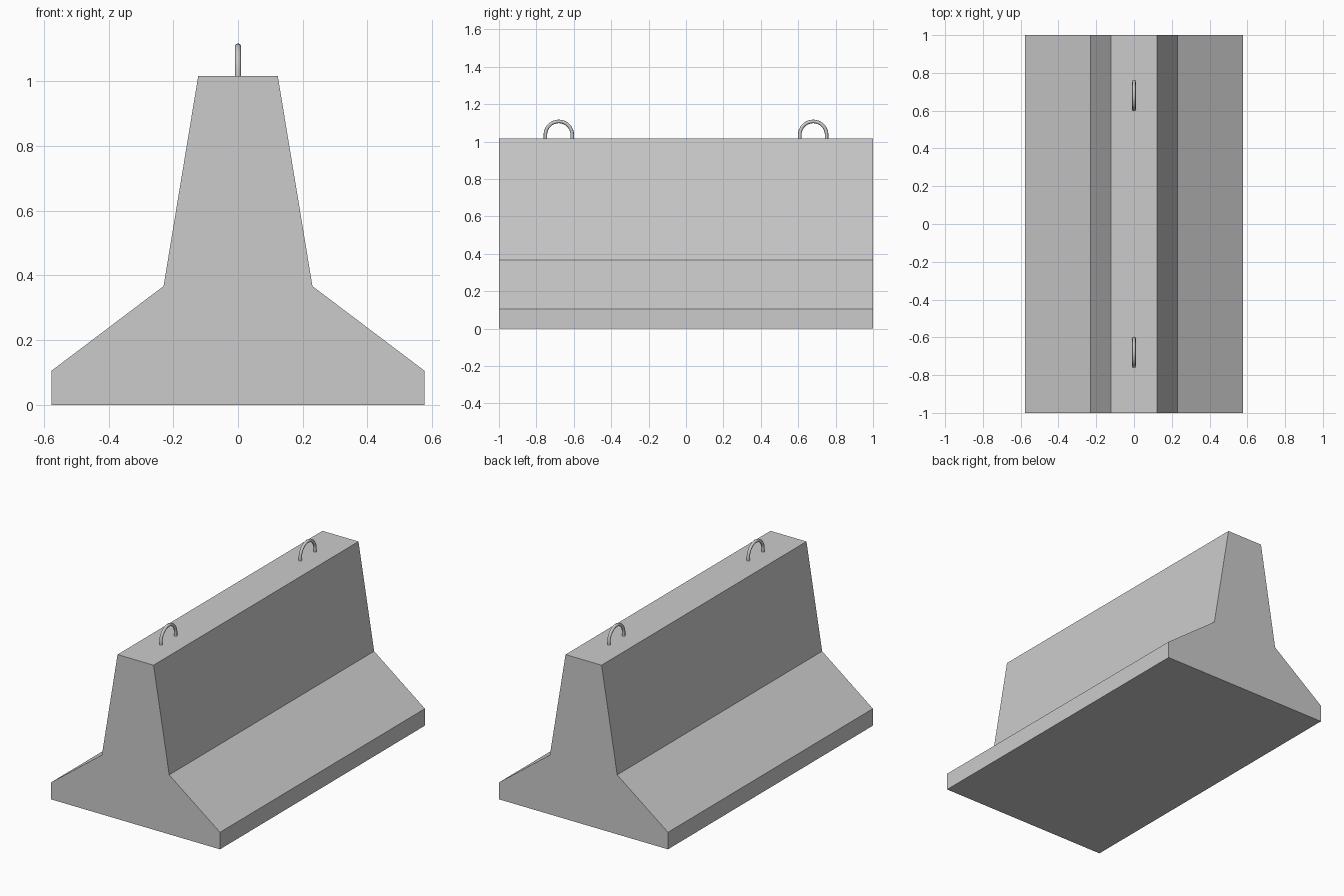
import bpy, bmesh, math

if "Cube" in bpy.data.objects:
    bpy.data.objects.remove(bpy.data.objects["Cube"])

LENGTH = 2.0
TOP = 1.016

# Concrete body: half profile mirrored, then extruded along y
half = [(0.577, 0.0), (0.577, 0.105), (0.23, 0.367), (0.123, TOP)]
profile = half + [(-x, z) for x, z in reversed(half)]
bm = bmesh.new()
face = bm.faces.new([bm.verts.new((x, -LENGTH / 2, z)) for x, z in profile])
ext = bmesh.ops.extrude_face_region(bm, geom=[face])
bmesh.ops.translate(bm, vec=(0, LENGTH, 0),
                    verts=[g for g in ext["geom"] if isinstance(g, bmesh.types.BMVert)])
bmesh.ops.recalc_face_normals(bm, faces=bm.faces)
mesh = bpy.data.meshes.new("barrier_body")
bm.to_mesh(mesh)
bm.free()
bpy.context.collection.objects.link(bpy.data.objects.new("barrier_body", mesh))


# Lifting loops: bent steel rods set into the top
def lifting_loop(name, y):
    radius, rod, steps = 0.072, 0.0095, 16
    centre_z = 1.117 - radius - rod
    pts = [(0, radius, TOP - 0.003 - centre_z)]
    for i in range(steps + 1):
        a = math.pi * i / steps
        pts.append((0, radius * math.cos(a), radius * math.sin(a)))
    pts.append((0, -radius, TOP - 0.003 - centre_z))
    curve = bpy.data.curves.new(name, "CURVE")
    curve.dimensions = "3D"
    curve.bevel_depth = rod
    curve.bevel_resolution = 2
    curve.use_fill_caps = True
    spline = curve.splines.new("POLY")
    spline.points.add(len(pts) - 1)
    for p, co in zip(spline.points, pts):
        p.co = (*co, 1)
    obj = bpy.data.objects.new(name, curve)
    obj.location = (0, y, centre_z)
    bpy.context.collection.objects.link(obj)
    bpy.ops.object.select_all(action="DESELECT")
    obj.select_set(True)
    bpy.context.view_layer.objects.active = obj
    bpy.ops.object.convert(target="MESH")
    bpy.ops.object.shade_smooth_by_angle(angle=math.radians(50))


for label, y in (("front", -0.68), ("back", 0.68)):
    lifting_loop(f"lifting_loop_{label}", y)
